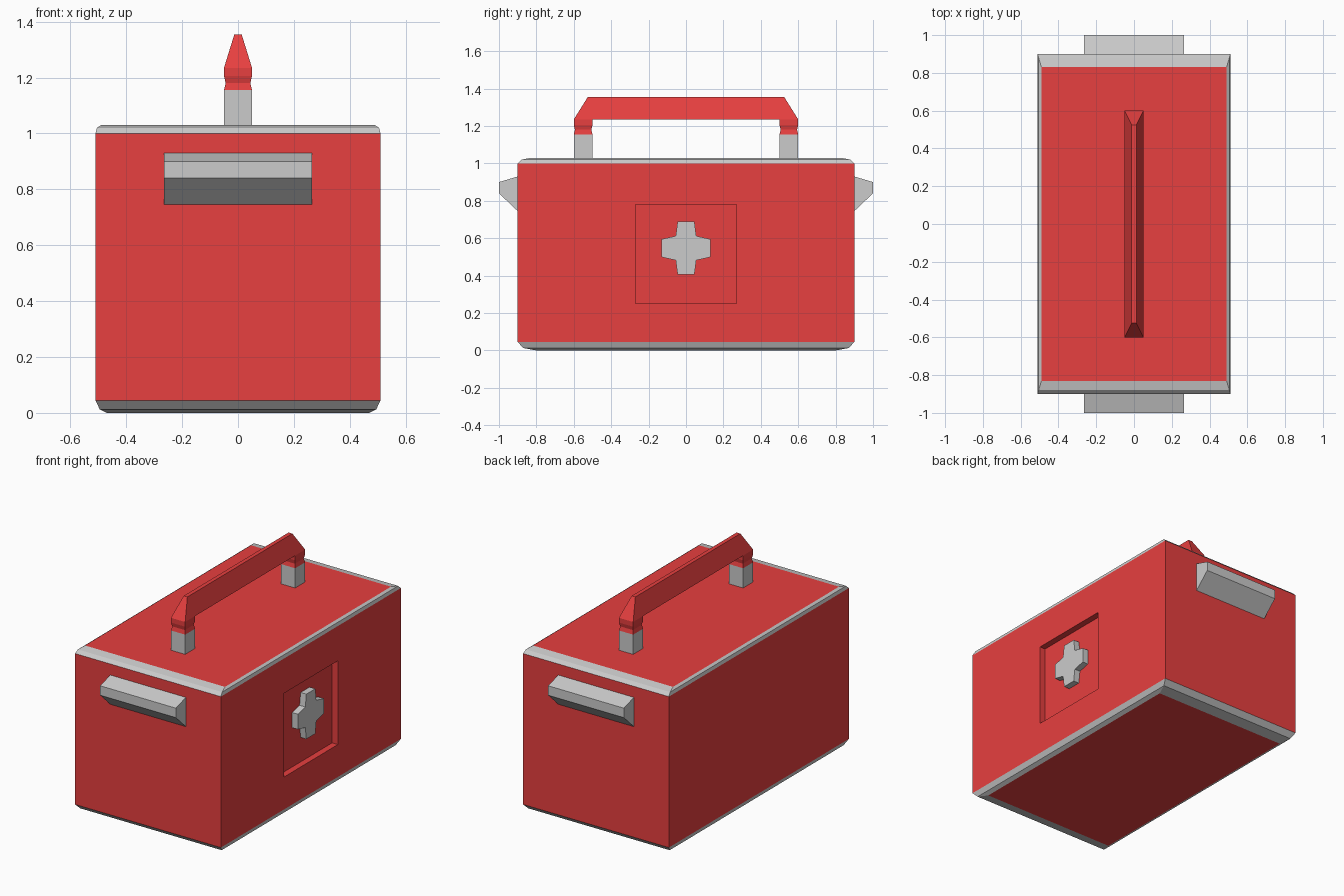
import bpy, bmesh

if "Cube" in bpy.data.objects:
    bpy.data.objects.remove(bpy.data.objects["Cube"])

red = bpy.data.materials.new("red_paint")
red.diffuse_color = (0.8, 0.05, 0.05, 1)
red.use_nodes = True
red.node_tree.nodes["Principled BSDF"].inputs["Base Color"].default_value = red.diffuse_color
grey = bpy.data.materials.new("grey_metal")
grey.diffuse_color = (0.6, 0.6, 0.6, 1)
grey.use_nodes = True
grey.node_tree.nodes["Principled BSDF"].inputs["Base Color"].default_value = grey.diffuse_color


def rect(hx, hy, z, cy=0.0):
    return [(-hx, cy - hy, z), (hx, cy - hy, z), (hx, cy + hy, z), (-hx, cy + hy, z)]


def side_rect(x, hy, z0, z1):
    return [(x, -hy, z0), (x, hy, z0), (x, hy, z1), (x, -hy, z1)]


def strips(bm, loops, mats):
    """Join successive vertex loops with quads, one material index per strip."""
    for a, b, m in zip(loops, loops[1:], mats):
        n = len(a)
        for i in range(n):
            j = (i + 1) % n
            bm.faces.new((a[i], a[j], b[j], b[i])).material_index = m


def finish(name, bm, materials):
    bmesh.ops.remove_doubles(bm, verts=bm.verts, dist=1e-5)
    bmesh.ops.recalc_face_normals(bm, faces=bm.faces)
    me = bpy.data.meshes.new(name)
    bm.to_mesh(me)
    bm.free()
    for m in materials:
        me.materials.append(m)
    ob = bpy.data.objects.new(name, me)
    bpy.context.collection.objects.link(ob)
    return ob


def loft(name, rings, material):
    bm = bmesh.new()
    loops = [[bm.verts.new(p) for p in r] for r in rings]
    strips(bm, loops, [0] * len(rings))
    bm.faces.new(loops[0])
    bm.faces.new(loops[-1])
    return finish(name, bm, [material])


# Case body with bevelled grey rims and a recess in the right wall
bm = bmesh.new()
sections = [(0.47, 0.80, 0.0), (0.495, 0.87, 0.013), (0.51, 0.90, 0.045),
            (0.51, 0.90, 1.0), (0.505, 0.88, 1.02), (0.49, 0.83, 1.03)]
loops = [[bm.verts.new(p) for p in rect(*s)] for s in sections]
strips(bm, loops, [1, 1, 0, 1, 1])
bm.faces.new(loops[0])
bm.faces.new(loops[-1])
bm.faces.ensure_lookup_table()
wall = next(f for f in bm.faces if f.calc_center_median().x > 0.509)
bmesh.ops.delete(bm, geom=[wall], context='FACES_ONLY')
recess = [side_rect(0.51, 0.90, 0.045, 1.0), side_rect(0.51, 0.27, 0.25, 0.78),
          side_rect(0.47, 0.27, 0.25, 0.78)]
loops = [[bm.verts.new(p) for p in r] for r in recess]
strips(bm, loops, [0, 0])
bm.faces.new(loops[-1])
finish("case_body", bm, [red, grey])

# Flared cross emblem standing in the recess
quarter = [(0.13, 0.048), (0.055, 0.065), (0.045, 0.142)]
outline = (quarter + [(-y, z) for y, z in reversed(quarter)]
           + [(-y, -z) for y, z in quarter]
           + [(y, -z) for y, z in reversed(quarter)])
loft("cross_emblem", [[(x, y, 0.547 + z) for y, z in outline] for x in (0.47, 0.51)], grey)

# Wedge grips on both ends, and the two handle posts
grip = [(0.90, 0.93), (1.0, 0.90), (1.0, 0.84), (0.90, 0.745)]
for s, side in ((-1, "front"), (1, "back")):
    loft(side + "_grip", [[(x, s * y, z) for y, z in grip] for x in (-0.265, 0.265)], grey)
    cy = s * 0.55
    loft(side + "_post", [rect(0.05, 0.05, z, cy) for z in (1.03, 1.155)], grey)
    loft(side + "_handle_neck",
         [rect(h, h, z, cy) for h, z in ((0.05, 1.155), (0.044, 1.18), (0.05, 1.205), (0.05, 1.235))],
         red)

# Tapered carrying bar
loft("handle_bar", [rect(0.05, 0.60, 1.235), rect(0.013, 0.525, 1.355)], red)
